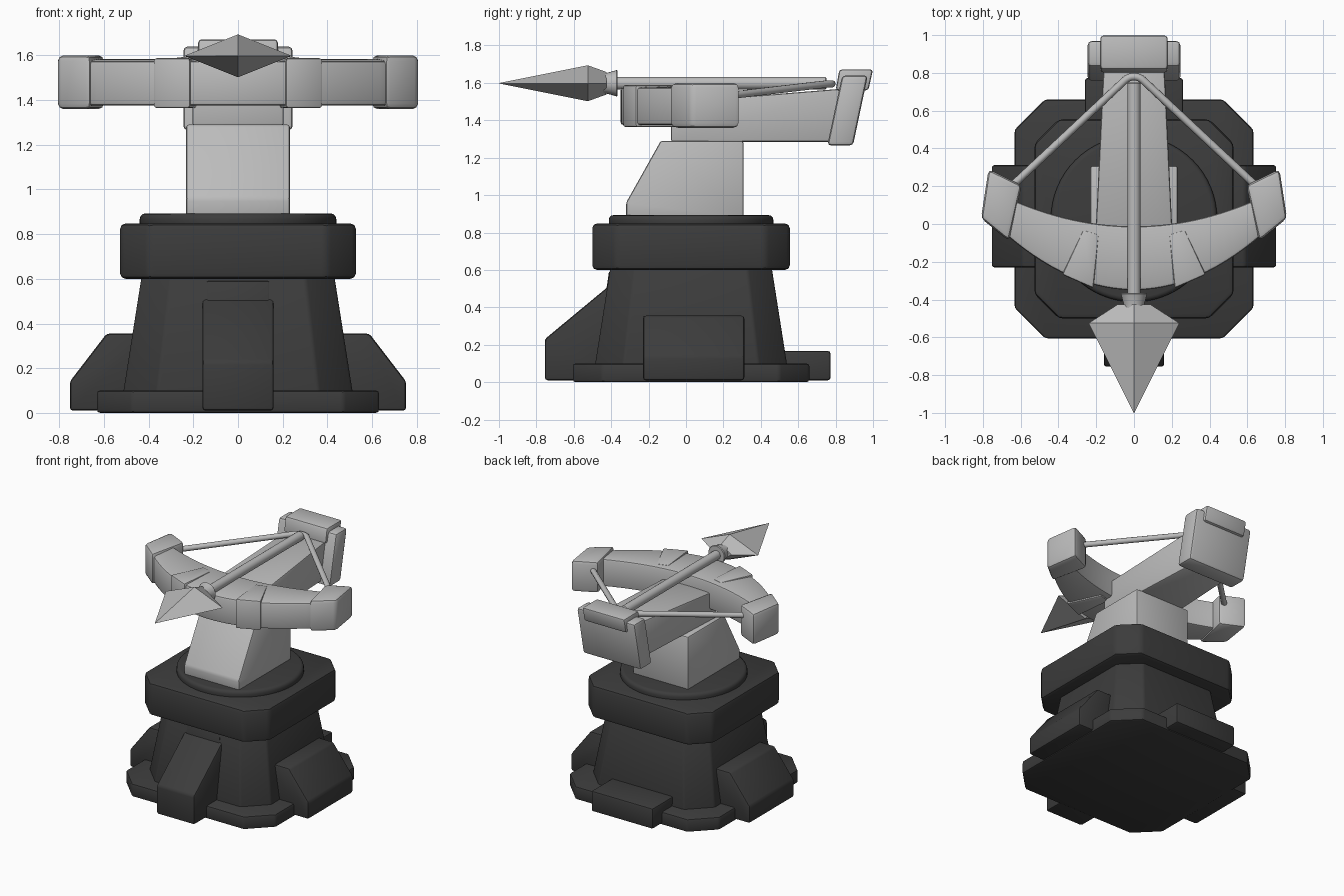
import bpy, bmesh, math
from mathutils import Vector

if "Cube" in bpy.data.objects:
    bpy.data.objects.remove(bpy.data.objects["Cube"])


def material(name, value):
    m = bpy.data.materials.new(name)
    m.diffuse_color = (value, value, value, 1)
    m.use_nodes = True
    m.node_tree.nodes["Principled BSDF"].inputs["Base Color"].default_value = m.diffuse_color
    return m


LIGHT = material("light_grey", 0.5)
DARK = material("dark_grey", 0.045)
CY = 0.027  # centre line of the base along y


def loft(name, rings, mat, bevel=0.015, seg=2, smooth=True):
    """Skin a list of point rings, cap both ends, round the sharp edges."""
    bm = bmesh.new()
    vr = [[bm.verts.new(p) for p in ring] for ring in rings]
    n = len(vr[0])
    for a, b in zip(vr, vr[1:]):
        for i in range(n):
            j = (i + 1) % n
            bm.faces.new((a[i], a[j], b[j], b[i]))
    bm.faces.new(vr[0])
    bm.faces.new(vr[-1])
    bmesh.ops.recalc_face_normals(bm, faces=bm.faces)
    if bevel:
        sharp = [e for e in bm.edges if e.calc_face_angle(0) > math.radians(25)]
        bmesh.ops.bevel(bm, geom=sharp, offset=bevel, segments=seg,
                        profile=0.5, affect='EDGES', clamp_overlap=True)
    me = bpy.data.meshes.new(name)
    bm.to_mesh(me)
    bm.free()
    me.materials.append(mat)
    ob = bpy.data.objects.new(name, me)
    bpy.context.collection.objects.link(ob)
    if smooth:
        bpy.ops.object.select_all(action='DESELECT')
        ob.select_set(True)
        bpy.context.view_layer.objects.active = ob
        bpy.ops.object.shade_smooth_by_angle(angle=math.radians(35))
    return ob


def side_prism(name, yz, x0, x1, mat, bevel=0.015):
    return loft(name, [[(x, y, z) for y, z in yz] for x in (x0, x1)], mat, bevel)


def flat_prism(name, xy, z0, z1, mat, bevel=0.015):
    return loft(name, [[(x, y, z) for x, y in xy] for z in (z0, z1)], mat, bevel)


def octagon(h, c, z):
    """Square of half size h with corners cut by c."""
    k = h - c
    pts = [(k, -h), (h, -k), (h, k), (k, h), (-k, h), (-h, k), (-h, -k), (-k, -h)]
    return [(x, y + CY, z) for x, y in pts]


def circle_y(r, y, z, n=24):
    return [(r * math.cos(2 * math.pi * i / n), y, z + r * math.sin(2 * math.pi * i / n))
            for i in range(n)]


# Base: foot plate, tapered tower, top block and turntable
loft("base_plate", [octagon(0.632, 0.16, 0), octagon(0.632, 0.16, 0.10)], DARK, 0.015)
loft("tower", [octagon(0.52, 0.155, 0.05), octagon(0.43, 0.13, 0.62)], DARK, 0.012)
loft("top_block", [octagon(0.528, 0.13, 0.60), octagon(0.528, 0.13, 0.848)], DARK, 0.025)
disc = [[(0.44 * math.cos(i * math.pi / 32), CY + 0.44 * math.sin(i * math.pi / 32), z)
         for i in range(64)] for z in (0.82, 0.893)]
loft("turntable", disc, DARK, 0.025, 3)

# Buttresses around the base
side_prism("front_buttress", [(-0.755, 0.01), (-0.755, 0.23), (-0.405, 0.52), (-0.36, 0.52),
                              (-0.36, 0.01)], -0.16, 0.16, DARK)
side_prism("front_spine", [(-0.44, 0.40), (-0.412, 0.59), (-0.36, 0.59), (-0.36, 0.40)],
           -0.14, 0.14, DARK, 0.006)
side_prism("rear_step", [(0.40, 0.01), (0.40, 0.167), (0.773, 0.167), (0.773, 0.01)],
           -0.26, 0.26, DARK)
for s, side in ((-1, "left"), (1, "right")):
    prof = [(0.40, 0.01), (0.753, 0.01), (0.753, 0.14), (0.588, 0.355), (0.40, 0.355)]
    loft(side + "_buttress", [[(s * x, y, z) for x, z in prof] for y in (-0.23, 0.312)], DARK)

# Pedestal and stock
side_prism("pedestal", [(-0.32, 0.87), (-0.32, 0.96), (-0.135, 1.29), (0.307, 1.29),
                        (0.307, 0.87)], -0.232, 0.232, LIGHT, 0.012)


def stock_ring(y, w, z1):
    return [(-w, y, 1.285), (w, y, 1.285), (w, y, z1), (-w, y, z1)]


loft("stock", [stock_ring(-0.08, 0.205, 1.495), stock_ring(0.85, 0.16, 1.57)], LIGHT, 0.012)

# Tilted butt plate with its cap
side_prism("butt_plate", [(0.755, 1.265), (0.893, 1.265), (0.972, 1.64), (0.835, 1.64)],
           -0.245, 0.245, LIGHT, 0.02)
side_prism("butt_cap", [(0.80, 1.56), (0.975, 1.56), (1.0, 1.672), (0.82, 1.672)],
           -0.178, 0.178, LIGHT, 0.015)

# Curved bow limb
rings = []
for i in range(-14, 15):
    t = 1.05 * i / 14
    xo, yo = 0.65 * t, -0.35 + 0.27 * t * t
    xi, yi = 0.62 * t, -0.012 + 0.13 * t * t
    rings.append([(xo, yo, 1.375), (xi, yi, 1.375), (xi, yi, 1.585), (xo, yo, 1.575)])
loft("bow_limb", rings, LIGHT, 0.015)

# Bow collars, tip blocks
for s, side in ((-1, "left"), (1, "right")):
    collar = [(0.27, -0.03), (0.185, -0.055), (0.215, -0.34), (0.38, -0.268)]
    flat_prism(side + "_collar", [(s * x, y) for x, y in collar], 1.364, 1.588, LIGHT, 0.012)
    tip = [(0.81, 0.03), (0.77, 0.29), (0.595, 0.205), (0.662, -0.09)]
    flat_prism(side + "_tip_block", [(s * x, y) for x, y in tip], 1.36, 1.60, LIGHT, 0.025)

# Bow string looping around the arrow tail
cu = bpy.data.curves.new("bow_string", 'CURVE')
cu.dimensions = '3D'
cu.bevel_depth = 0.02
cu.bevel_resolution = 3
cu.use_fill_caps = True
path = [Vector((-0.68, 0.17, 1.525))]
for i in range(9):
    a = math.radians(135 - 90 * i / 8)
    path.append(Vector((0.07 * math.cos(a), 0.71 + 0.07 * math.sin(a), 1.595)))
path.append(Vector((0.68, 0.17, 1.525)))
sp = cu.splines.new('POLY')
sp.points.add(len(path) - 1)
for p, v in zip(sp.points, path):
    p.co = (*v, 1)
cu.materials.append(LIGHT)
bpy.context.collection.objects.link(bpy.data.objects.new("bow_string", cu))

# Arrow: shaft, flared socket, four sided head
AZ = 1.598
loft("arrow_shaft", [circle_y(0.034, y, AZ) for y in (-0.42, 0.75)], LIGHT, 0.005, 1)
loft("arrow_socket", [circle_y(r, y, AZ) for r, y in ((0.055, -0.45), (0.055, -0.425), (0.072, -0.365))],
     LIGHT, 0.006, 1)


def diamond(w, h, y):
    return [(w, y, AZ), (0, y, AZ + h), (-w, y, AZ), (0, y, AZ - h)]


loft("arrow_head", [diamond(0.001, 0.001, -1.0), diamond(0.24, 0.096, -0.525),
                    diamond(0.085, 0.06, -0.425)], LIGHT, 0, smooth=False)
